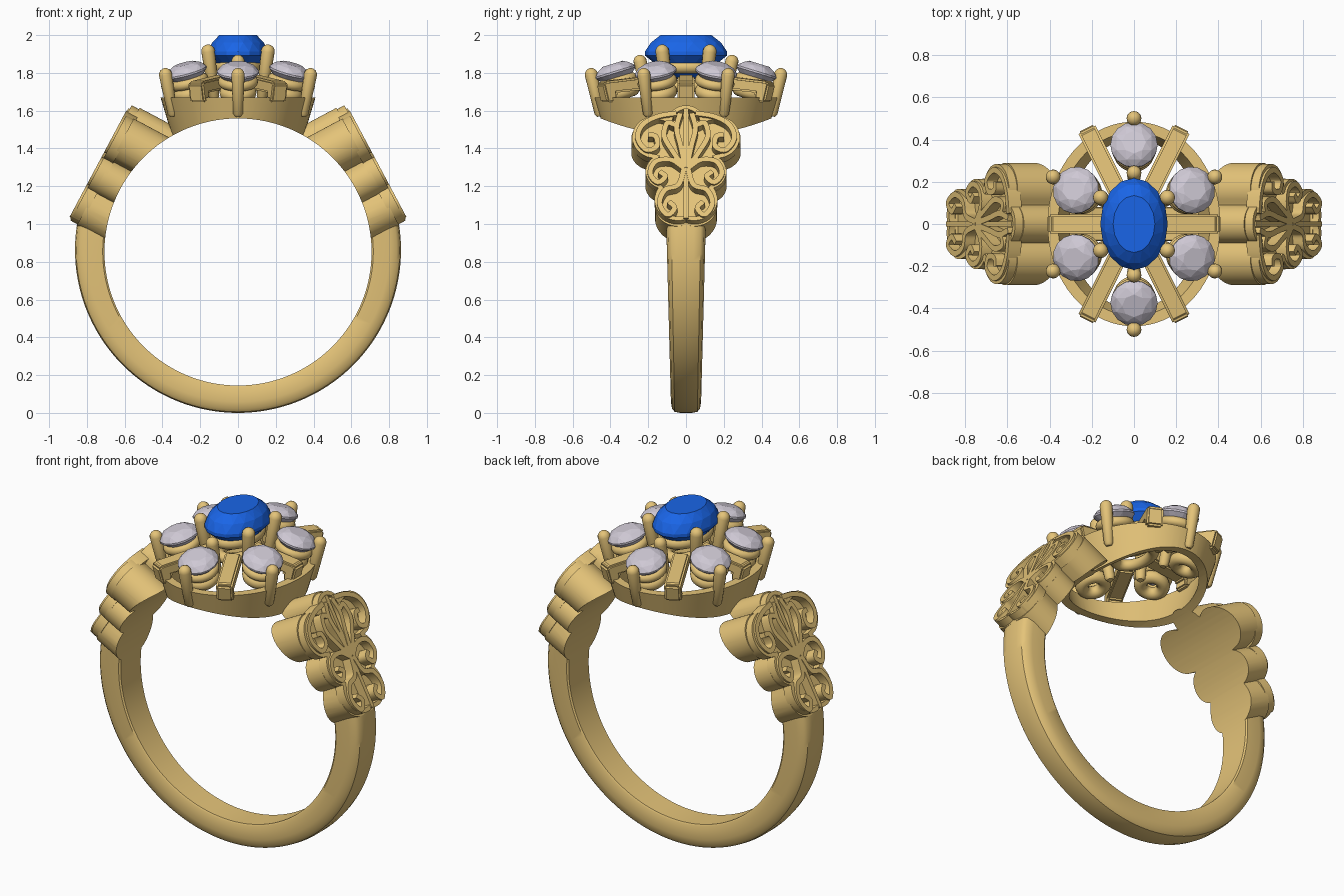
import bpy, bmesh
from math import sin, cos, pi, radians, atan2, sqrt, hypot
from mathutils import Matrix, Vector

if "Cube" in bpy.data.objects:
    bpy.data.objects.remove(bpy.data.objects["Cube"])

R, CZ = 0.707, 0.852          # finger hole radius and centre height


def material(name, color):
    m = bpy.data.materials.new(name)
    m.diffuse_color = (*color, 1)
    m.use_nodes = True
    m.node_tree.nodes["Principled BSDF"].inputs["Base Color"].default_value = m.diffuse_color
    return m


GOLD = material("gold", (0.78, 0.55, 0.19))
BLUE = material("blue_stone", (0.01, 0.13, 0.80))
CLEAR = material("clear_stone", (0.62, 0.58, 0.66))


def finish(name, bm, mat=GOLD, smooth=True, cutter=None, mirror=False):
    bmesh.ops.recalc_face_normals(bm, faces=bm.faces)
    me = bpy.data.meshes.new(name)
    bm.to_mesh(me)
    bm.free()
    me.materials.append(mat)
    ob = bpy.data.objects.new(name, me)
    bpy.context.collection.objects.link(ob)
    bpy.ops.object.select_all(action='DESELECT')
    ob.select_set(True)
    bpy.context.view_layer.objects.active = ob
    if cutter:
        b = ob.modifiers.new("finger_hole", 'BOOLEAN')
        b.object, b.operation, b.solver = cutter, 'DIFFERENCE', 'EXACT'
        bpy.ops.object.modifier_apply(modifier=b.name)
    if mirror:
        ob.modifiers.new("mirror", 'MIRROR').use_mirror_merge = False
    if smooth:
        bpy.ops.object.shade_smooth_by_angle(angle=radians(35))
    return ob


def skin(bm, rings, closed=False, caps=True):
    """Bridge a list of equal-length point loops."""
    vs = [[bm.verts.new(p) for p in r] for r in rings]
    n = len(vs[0])
    for i in range(len(vs) if closed else len(vs) - 1):
        a, b = vs[i], vs[(i + 1) % len(vs)]
        for j in range(n):
            k = (j + 1) % n
            bm.faces.new((a[j], a[k], b[k], b[j]))
    if caps and not closed:
        bm.faces.new(vs[0])
        bm.faces.new(vs[-1])


def oval_lathe(bm, profile, a, b, M=Matrix(), n=48):
    """Sweep a closed (offset, z) profile round an ellipse."""
    skin(bm, [[M @ Vector(((a + o) * cos(t), (b + o) * sin(t), z)) for o, z in profile]
              for t in (2 * pi * i / n for i in range(n))], closed=True)


def round_profile(r, z, n=12):
    return [(r * cos(2 * pi * i / n), z + r * sin(2 * pi * i / n)) for i in range(n)]


def smooth_path(pts, steps=6):
    p = [Vector(q) for q in pts]
    p = [2 * p[0] - p[1]] + p + [2 * p[-1] - p[-2]]
    out = []
    for i in range(1, len(p) - 2):
        a, b, c, d = p[i - 1:i + 3]
        for s in range(steps):
            t = s / steps
            out.append(0.5 * (2 * b + (c - a) * t + (2 * a - 5 * b + 4 * c - d) * t * t
                              + (3 * b - a - 3 * c + d) * t ** 3))
    return out + [p[-2]]


def ribbon(bm, path, width, w0, w1, M, closed=False):
    """Flat raised strip following a 2D path."""
    rings, n = [], len(path)
    for i, p in enumerate(path):
        q = path[(i + 1) % n] if closed else path[min(i + 1, n - 1)]
        o = path[i - 1] if closed else path[max(i - 1, 0)]
        t = (q - o).normalized()
        s = Vector((-t.y, t.x)) * width / 2
        l, r = p + s, p - s
        rings.append([M @ Vector(v) for v in
                      ((l.x, l.y, w0), (r.x, r.y, w0), (r.x, r.y, w1), (l.x, l.y, w1))])
    skin(bm, rings, closed)


# Temporary cutter for the finger hole
bpy.ops.mesh.primitive_cylinder_add(vertices=128, radius=R, depth=2, location=(0, 0, CZ),
                                    rotation=(pi / 2, 0, 0))
hole = bpy.context.object
hole.hide_render = True

# Band, wider and thicker toward the shoulders
bm = bmesh.new()
rings = []
for i in range(97):
    t = radians(12 - 204 * i / 96)
    f = (1 + sin(t)) / 1.2
    hw, th = 0.08 + 0.025 * min(f, 1), 0.145 + 0.013 * min(f, 1)
    half = [(0.0, 0.93), (0.06, 1), (0.6, 1), (0.85, 0.92), (0.96, 0.75), (1.0, 0.4)]
    sec = [(r, y) for r, y in half] + [(r, -y) for r, y in reversed(half)]
    rings.append([((R + th * r) * cos(t), hw * y, CZ + (R + th * r) * sin(t)) for r, y in sec])
skin(bm, rings)
finish("band", bm)

# Shoulder frame: u across, v up the slope, w outward
S = Matrix(((0, -0.47, 0.882, 0.725), (1, 0, 0, 0), (0, 0.882, 0.47, 1.35), (0, 0, 0, 1)))
lobes = [(0, 0.24, 0.09), (0.165, 0.14, 0.125), (0.115, -0.08, 0.1), (0.045, -0.26, 0.12)]
lobes += [(-x, y, r) for x, y, r in lobes[1:]]
outline = []
for i in range(160):
    d = Vector((cos(2 * pi * i / 160), sin(2 * pi * i / 160)))
    far = 0.05
    for x, y, r in lobes:
        k = d.x * x + d.y * y
        disc = k * k - (x * x + y * y - r * r)
        if disc > 0:
            far = max(far, k + sqrt(disc))
    outline.append(d * far)

# Lobed shoulder blocks cut to the finger hole
bm = bmesh.new()
skin(bm, [[S @ Vector((p.x, p.y, w)) for p in outline] for w in (-0.45, -0.055)])
finish("shoulder", bm, cutter=hole, mirror=True)

# Scroll filigree on the shoulders
bm = bmesh.new()
ribbon(bm, [p * 0.94 for p in outline], 0.024, -0.07, -0.012, S, closed=True)
scrolls = [
    [(0.05, 0.27), (0.15, 0.25), (0.23, 0.2), (0.255, 0.12), (0.21, 0.05), (0.155, 0.07),
     (0.16, 0.13), (0.2, 0.14)],
    [(0.01, -0.06), (0.07, 0.04), (0.115, 0.13), (0.1, 0.21), (0.06, 0.2)],
    [(0.005, -0.05), (0.03, 0.08), (0.05, 0.18), (0.03, 0.27)],
    [(0.01, -0.06), (0.08, -0.01), (0.16, -0.02), (0.19, -0.09), (0.15, -0.145),
     (0.11, -0.11), (0.14, -0.08)],
    [(0.01, -0.06), (0.04, -0.16), (0.11, -0.19), (0.14, -0.27), (0.1, -0.34),
     (0.06, -0.3), (0.09, -0.26)]]
for s in scrolls:
    for side in (1, -1):
        ribbon(bm, smooth_path([(side * u, v) for u, v in s]), 0.028, -0.07, 0, S)
ribbon(bm, [Vector((0, 0.3)), Vector((0, -0.36))], 0.024, -0.07, -0.004, S)
finish("shoulder_filigree", bm, mirror=True)

# Flared oval gallery wall under the head
bm = bmesh.new()
oval_lathe(bm, [(0, 1.42), (0.075, 1.67), (0.025, 1.67), (-0.05, 1.42)], 0.335, 0.41, n=72)
finish("gallery", bm, cutter=hole)
bpy.data.objects.remove(hole)


def gem(name, a, b, levels, M, mat, n=10):
    """Faceted stone: hull of (scale, z, facets, twist) rings."""
    bm = bmesh.new()
    for s, z, m, tw in levels:
        for i in range(m):
            t = 2 * pi * (i + tw) / m
            bm.verts.new(M @ Vector((a * s * cos(t), b * s * sin(t), z)))
    bmesh.ops.convex_hull(bm, input=bm.verts[:])
    bmesh.ops.dissolve_limit(bm, angle_limit=0.01, verts=bm.verts[:], edges=bm.edges[:])
    finish(name, bm, mat, smooth=False)


def prong(bm, foot, tip, r0, r1):
    foot, tip = Vector(foot), Vector(tip)
    d = tip - foot
    L = d.length
    M = Matrix.Translation(foot) @ d.to_track_quat('Z', 'Y').to_matrix().to_4x4()
    prof = [(r0 * 0.6, 0), (r0, 0.015), (r1, L - r1)]
    prof += [(r1 * cos(k), L - r1 + r1 * sin(k)) for k in (0.4, 0.8, 1.2, 1.5)]
    skin(bm, [[M @ Vector((r * cos(2 * pi * i / 16), r * sin(2 * pi * i / 16), z))
               for i in range(16)] for r, z in prof])


# Centre stone and its oval collars
gem("centre_stone", 0.16, 0.218, [(0.62, 0.1, 16, 0), (0.87, 0.06, 16, 0.5), (1, 0.012, 16, 0),
    (1, -0.008, 16, 0), (0.62, -0.075, 16, 0.5), (0.08, -0.15, 8, 0)],
    Matrix.Translation((0, 0, 1.90)), BLUE)
bm = bmesh.new()
oval_lathe(bm, round_profile(0.034, 1.83), 0.10, 0.15)
oval_lathe(bm, round_profile(0.032, 1.73), 0.085, 0.13)
finish("centre_collar", bm)

# Six round side stones in donut seats, tilted outward
seats, outer = bmesh.new(), bmesh.new()
spots = [(0, 0.375), (0, -0.375)] + [(x, y) for x in (-0.275, 0.275) for y in (-0.16, 0.16)]
for i, (x, y) in enumerate(spots):
    phi = atan2(y, x)
    M = (Matrix.Translation((x, y, 1.805)) @ Matrix.Rotation(phi, 4, 'Z')
         @ Matrix.Rotation(radians(17), 4, 'Y'))
    gem(f"side_stone_{i + 1}", 0.112, 0.112, [(0.5, 0.045, 8, 0), (0.8, 0.03, 8, 0.5),
        (1, 0.004, 16, 0), (1, -0.006, 16, 0), (0.5, -0.06, 8, 0.5), (0, -0.1, 1, 0)], M, CLEAR)
    oval_lathe(seats, round_profile(0.028, -0.055), 0.078, 0.078, M, 32)
    oval_lathe(seats, round_profile(0.036, -0.115), 0.062, 0.062, M, 32)
    d = Vector((x, y)).normalized()
    rad = hypot(x, y)
    f, t = d * (rad + 0.08), d * (rad + 0.133)
    prong(outer, (f.x, f.y, 1.57), (t.x, t.y, 1.825), 0.026, 0.035)
finish("side_seats", seats)
finish("outer_prongs", outer)

# Six prongs holding the centre stone
bm = bmesh.new()
for s in (1, -1):
    prong(bm, (0, s * 0.2, 1.66), (0, s * 0.25, 1.895), 0.028, 0.035)
    for x in (1, -1):
        prong(bm, (x * 0.125, s * 0.095, 1.66), (x * 0.163, s * 0.13, 1.95), 0.028, 0.036)
finish("centre_prongs", bm)

# Hooked bars between the side stones
bm = bmesh.new()
for phi, r0, r1 in [(0, 0.1, 0.41), (pi, 0.1, 0.41)] + [
        (s * radians(a), 0.17, 0.51) for s in (1, -1) for a in (63.5, 116.5)]:
    M = Matrix.Rotation(phi, 4, 'Z')
    prof = [(r0, 1.79), (r1 - 0.015, 1.755), (r1, 1.74), (r1 - 0.025, 1.645),
            (r1 - 0.085, 1.645), (r1 - 0.08, 1.695), (r0, 1.72)]
    skin(bm, [[M @ Vector((r, y, z)) for r, z in prof] for y in (-0.045, 0.045)])
bmesh.ops.recalc_face_normals(bm, faces=bm.faces)
bmesh.ops.bevel(bm, geom=bm.edges[:], offset=0.01, segments=2, affect='EDGES')
finish("head_bars", bm)
